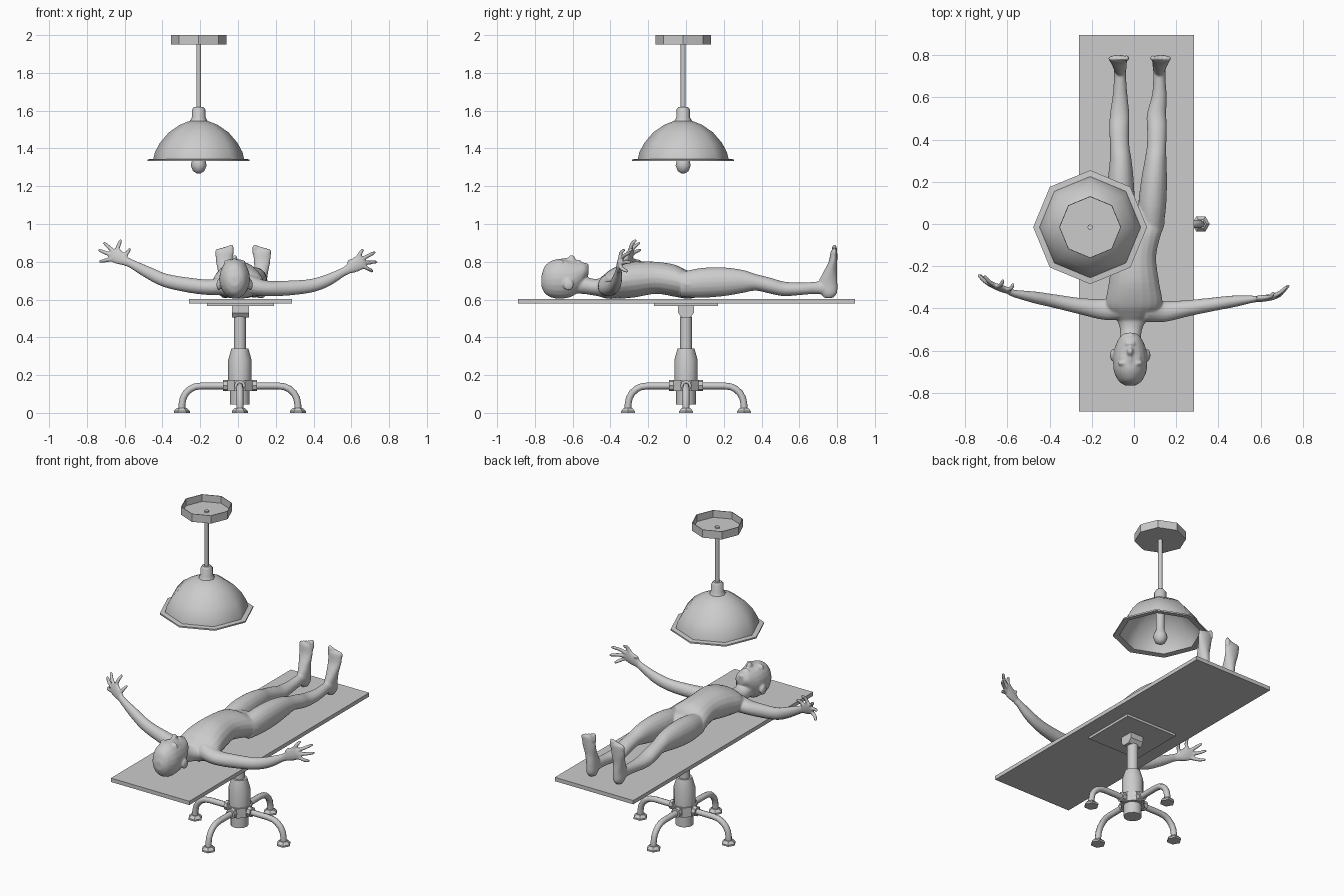
import bpy, bmesh, math
from mathutils import Vector, Matrix

if "Cube" in bpy.data.objects:
    bpy.data.objects.remove(bpy.data.objects["Cube"])

grey = bpy.data.materials.new("light grey")
grey.diffuse_color = (0.6, 0.6, 0.6, 1)
grey.use_nodes = True
grey.node_tree.nodes["Principled BSDF"].inputs["Base Color"].default_value = grey.diffuse_color


def finish(bm, name, smooth=None):
    bmesh.ops.recalc_face_normals(bm, faces=bm.faces)
    me = bpy.data.meshes.new(name)
    bm.to_mesh(me)
    bm.free()
    ob = bpy.data.objects.new(name, me)
    bpy.context.collection.objects.link(ob)
    me.materials.append(grey)
    if smooth:
        bpy.ops.object.select_all(action='DESELECT')
        ob.select_set(True)
        bpy.context.view_layer.objects.active = ob
        bpy.ops.object.shade_smooth_by_angle(angle=math.radians(smooth))
    return ob


def box(name, x0, x1, y0, y1, z0, z1):
    bm = bmesh.new()
    bmesh.ops.create_cube(bm, size=1)
    for v in bm.verts:
        v.co = ((x0 + x1) / 2 + v.co.x * (x1 - x0), (y0 + y1) / 2 + v.co.y * (y1 - y0),
                (z0 + z1) / 2 + v.co.z * (z1 - z0))
    return finish(bm, name)


def lathe(name, cx, cy, profile, n=8, smooth=None, turn=0.0):
    """Revolve (radius, z) pairs into an n-sided form; the ends are closed."""
    bm = bmesh.new()
    rings = [[bm.verts.new((cx + r * math.cos(turn + i * math.tau / n),
                            cy + r * math.sin(turn + i * math.tau / n), z))
              for i in range(n)] for r, z in profile]
    for a, b in zip(rings, rings[1:]):
        for i in range(n):
            bm.faces.new((a[i], a[(i + 1) % n], b[(i + 1) % n], b[i]))
    bm.faces.new(rings[0])
    bm.faces.new(rings[-1])
    return finish(bm, name, smooth)


def spline(keys, steps):
    """Catmull-Rom interpolation through key tuples."""
    k = [Vector(p) for p in keys]
    k = [2 * k[0] - k[1]] + k + [2 * k[-1] - k[-2]]
    out = []
    for a, b, c, d in zip(k, k[1:], k[2:], k[3:]):
        for s in range(steps):
            t = s / steps
            out.append(0.5 * (2 * b + (c - a) * t + (2 * a - 5 * b + 4 * c - d) * t * t
                              + (3 * b - a - 3 * c + d) * t ** 3))
    return out + [k[-2]]


def loft(bm, keys, wide, n=16, steps=4, axis=None):
    """Sweep ellipses (x, y, z, half width, half depth) along a path."""
    pts = spline(keys, steps) if steps else [Vector(k) for k in keys]
    rings = []
    for i, p in enumerate(pts):
        t = axis or (pts[min(i + 1, len(pts) - 1)] - pts[max(i - 1, 0)])
        t = Vector(t[:3]).normalized()
        u = Vector(wide) - t * t.dot(Vector(wide))
        u.normalize()
        w = t.cross(u)
        rings.append([bm.verts.new(Vector(p[:3]) + u * max(p[3], .003) * math.cos(a)
                                   + w * max(p[4], .003) * math.sin(a))
                      for a in (j * math.tau / n for j in range(n))])
    faces = [bm.faces.new(rings[0]), bm.faces.new(rings[-1])]
    for a, b in zip(rings, rings[1:]):
        faces += [bm.faces.new((a[j], a[(j + 1) % n], b[(j + 1) % n], b[j])) for j in range(n)]
    bmesh.ops.recalc_face_normals(bm, faces=faces)


def blob(bm, centre, radii):
    m = Matrix.Translation(centre) @ Matrix.Diagonal((*radii, 1))
    bmesh.ops.create_uvsphere(bm, u_segments=16, v_segments=10, radius=1, matrix=m)


# Table top and its support
box("table_top", -.26, .285, -.89, .895, .58, .604)
box("mounting_plate", -.165, .19, -.17, .17, .565, .58)
bm = bmesh.new()
sec = [(-.042, .565), (.042, .565), (.042, .53), (.022, .505), (-.022, .505), (-.042, .53)]
f = bm.faces.new([bm.verts.new((-.032, y, z)) for y, z in sec])
ext = bmesh.ops.extrude_face_region(bm, geom=[f])
bmesh.ops.translate(bm, vec=(.09, 0, 0), verts=[v for v in ext['geom'] if isinstance(v, bmesh.types.BMVert)])
finish(bm, "pivot_block")

# Column and hub
CX = .01
lathe("column", CX, 0, [(.032, .30), (.032, .51)], 12, 40)
lathe("sleeve", CX, 0, [(.062, .15), (.062, .28), (.045, .34), (.03, .34)], 12, 40)
lathe("lower_barrel", CX, 0, [(.052, .045), (.052, .15)], 12, 40)
lathe("hub", CX, 0, [(.072, .115), (.072, .175)], 8, None, math.pi / 8)

# Four bent legs, each with a collar and foot
for i in range(4):
    d = Vector((math.cos(i * math.pi / 2), math.sin(i * math.pi / 2), 0))
    side = Vector((-d.y, d.x, 0))
    c = Vector((CX, 0, 0))
    path = [(.05, .143), (.2, .143)]
    path += [(.207 + .1 * math.sin(a), .043 + .1 * math.cos(a)) for a in (.3, .6, .9, 1.2, 1.57)]
    path += [(.307, .015)]
    bm = bmesh.new()
    loft(bm, [(*(c + d * r + Vector((0, 0, z))), .018, .018) for r, z in path], side, 8, 0)
    finish(bm, "leg", 50)
    bm = bmesh.new()
    loft(bm, [(*(c + d * r + Vector((0, 0, .145))), .03, .03) for r in (.05, .09)], side, 8, 0)
    finish(bm, "leg_collar")
    p = c + d * .307
    lathe("foot_pad", p.x, p.y, [(.042, 0), (.042, .01), (.026, .026), (.018, .026)], 6)

# Hanging lamp
LX, LY = -.208, -.015
lathe("ceiling_cup", LX, LY, [(.147, 1.95), (.147, 2.0), (.143, 2.0), (.143, 1.956)])
lathe("lamp_rod", LX, LY, [(.013, 1.6), (.013, 1.965)], 8, 50)
lathe("lamp_socket", LX, LY, [(.05, 1.54), (.036, 1.565), (.036, 1.605), (.025, 1.62), (.013, 1.62)], 8, 50)
outer = [(.05, 1.545), (.1, 1.525), (.158, 1.485), (.205, 1.43), (.232, 1.38), (.24, 1.345), (.27, 1.342)]
inner = [(.27, 1.333)] + [(r - .006, z - .008) for r, z in reversed(outer[:-1])]
lathe("lamp_shade", LX, LY, outer + inner, 8, 50)
lathe("light_bulb", LX, LY, [(.01, 1.268), (.03, 1.28), (.042, 1.31), (.036, 1.335), (.025, 1.36),
                             (.025, 1.53)], 10, 60)

# Lying figure: overlapping lofts fused into one smooth skin
bm = bmesh.new()
X, Y, Z = (1, 0, 0), (0, 1, 0), (0, 0, 1)
HX = -.018


def along_y(rows):
    """(x, y, half width, bottom z, top z) rows lofted lengthwise."""
    loft(bm, [(x, y, (lo + hi) / 2, w, (hi - lo) / 2) for x, y, w, lo, hi in rows], X, 20, 4, Y)


# torso, neck and head
along_y([(-.015, -.47, .05, .625, .70), (-.005, -.43, .105, .607, .735), (0, -.38, .135, .604, .77),
         (0, -.28, .12, .61, .80), (0, -.16, .105, .63, .80), (.005, -.06, .12, .615, .785),
         (.012, .0, .133, .605, .757), (.015, .05, .12, .61, .745), (.015, .08, .09, .63, .72)])
along_y([(HX, -.62, .05, .63, .72), (HX, -.55, .05, .63, .725), (-.013, -.49, .055, .622, .71),
         (-.008, -.43, .085, .61, .715)])
along_y([(HX, -.766, .025, .67, .725), (HX, -.745, .054, .63, .78), (HX, -.70, .077, .607, .81),
         (HX, -.65, .081, .605, .815), (HX, -.60, .077, .618, .806), (HX, -.56, .063, .655, .80),
         (HX, -.535, .048, .70, .793), (HX, -.517, .028, .73, .775)])
# facial features
blob(bm, (HX, -.605, .807), (.016, .022, .03))
blob(bm, (HX, -.635, .808), (.01, .03, .014))
blob(bm, (HX, -.568, .795), (.026, .013, .016))
blob(bm, (HX, -.532, .778), (.024, .018, .016))
for s in (-1, 1):
    blob(bm, (HX + s * .032, -.66, .795), (.028, .012, .018))
    blob(bm, (HX + s * .032, -.635, .792), (.018, .011, .012))
    blob(bm, (HX + s * .084, -.622, .678), (.012, .028, .03))

# legs, mirrored about the hips but with slightly different spread
for s, knee, ankle in ((-1, -.068, -.066), (1, .107, .12)):
    hip = .012 + s * .07
    mid = (hip + knee) / 2
    along_y([(hip, -.03, .055, .615, .745), (hip + s * .004, .08, .066, .61, .767),
             (mid, .2, .062, .618, .77), (knee - s * .005, .3, .052, .635, .757),
             (knee, .37, .046, .647, .735), (knee + s * .002, .45, .047, .63, .715),
             (knee, .52, .046, .618, .695), (ankle, .61, .035, .624, .69),
             (ankle, .69, .029, .63, .695), (ankle, .75, .03, .62, .70)])
    # upright foot from heel to ball, with toes
    loft(bm, [(ankle, .755, .609, .018, .025), (ankle, .757, .635, .03, .043),
              (ankle, .752, .69, .032, .05), (ankle + s * .004, .763, .745, .036, .036),
              (ankle + s * .007, .778, .80, .044, .023), (ankle + s * .008, .783, .85, .047, .018),
              (ankle + s * .008, .785, .865, .044, .012)], X, 16, 4, Z)
    for i in range(5):
        tx = ankle + s * (.008 - .038 + i * .019)
        r = .0135 if i == 0 else .0095
        top = .888 - .005 * i
        loft(bm, [(tx, .785, .84, r, r), (tx, .785, top - .01, r, r), (tx, .78, top, r * .6, r * .6)], X, 8, 3)

# arms: shoulder, elbow, wrist and palm
arms = (
    [(-.05, -.40, .68, .055, .055), (-.14, -.405, .665, .05, .042), (-.25, -.39, .675, .039, .04),
     (-.38, -.365, .70, .032, .036), (-.47, -.348, .74, .028, .032), (-.565, -.33, .79, .018, .023)],
    [(.05, -.41, .68, .055, .055), (.14, -.415, .66, .05, .042), (.25, -.40, .66, .039, .04),
     (.38, -.38, .672, .032, .036), (.47, -.367, .70, .028, .032), (.555, -.357, .745, .018, .023)])
palms = (((-.59, -.32, .80), (-.655, -.295, .838)), ((.575, -.357, .755), (.65, -.348, .80)))
# fingertips, the thumb last
tips = (((-.735, -.24, .80), (-.742, -.24, .865), (-.712, -.245, .903), (-.62, -.265, .918), (-.57, -.285, .872)),
        ((.715, -.31, .748), (.737, -.29, .80), (.728, -.295, .852), (.662, -.325, .868), (.59, -.34, .81)))
for arm, (base, end), ends in zip(arms, palms, tips):
    base, end = Vector(base), Vector(end)
    loft(bm, arm + [(*base, .015, .025)], Y)
    loft(bm, [(*base, .014, .022), (*base.lerp(end, .5), .016, .036), (*end, .014, .04),
              (*base.lerp(end, 1.2), .01, .028)], Y)
    across = (end - base).cross(Vector(Y)).normalized()
    if across.z < 0:
        across = -across
    for i, tip in enumerate(ends):
        tip = Vector(tip)
        root = end + across * (-.028 + .019 * i) if i < 4 else base.lerp(end, .3) + across * .015
        bend = root.lerp(tip, .55) + Vector((0, -.008, 0))
        loft(bm, [(*root, .012, .012), (*bend, .011, .011), (*root.lerp(tip, .9), .009, .009),
                  (*tip, .005, .005)], Y, 8, 3)

body = finish(bm, "lying_figure")
fuse = body.modifiers.new("fuse", 'REMESH')
fuse.mode = 'VOXEL'
fuse.voxel_size = .006
fuse.use_smooth_shade = True
relax = body.modifiers.new("relax", 'SMOOTH')
relax.factor = .5
relax.iterations = 4
